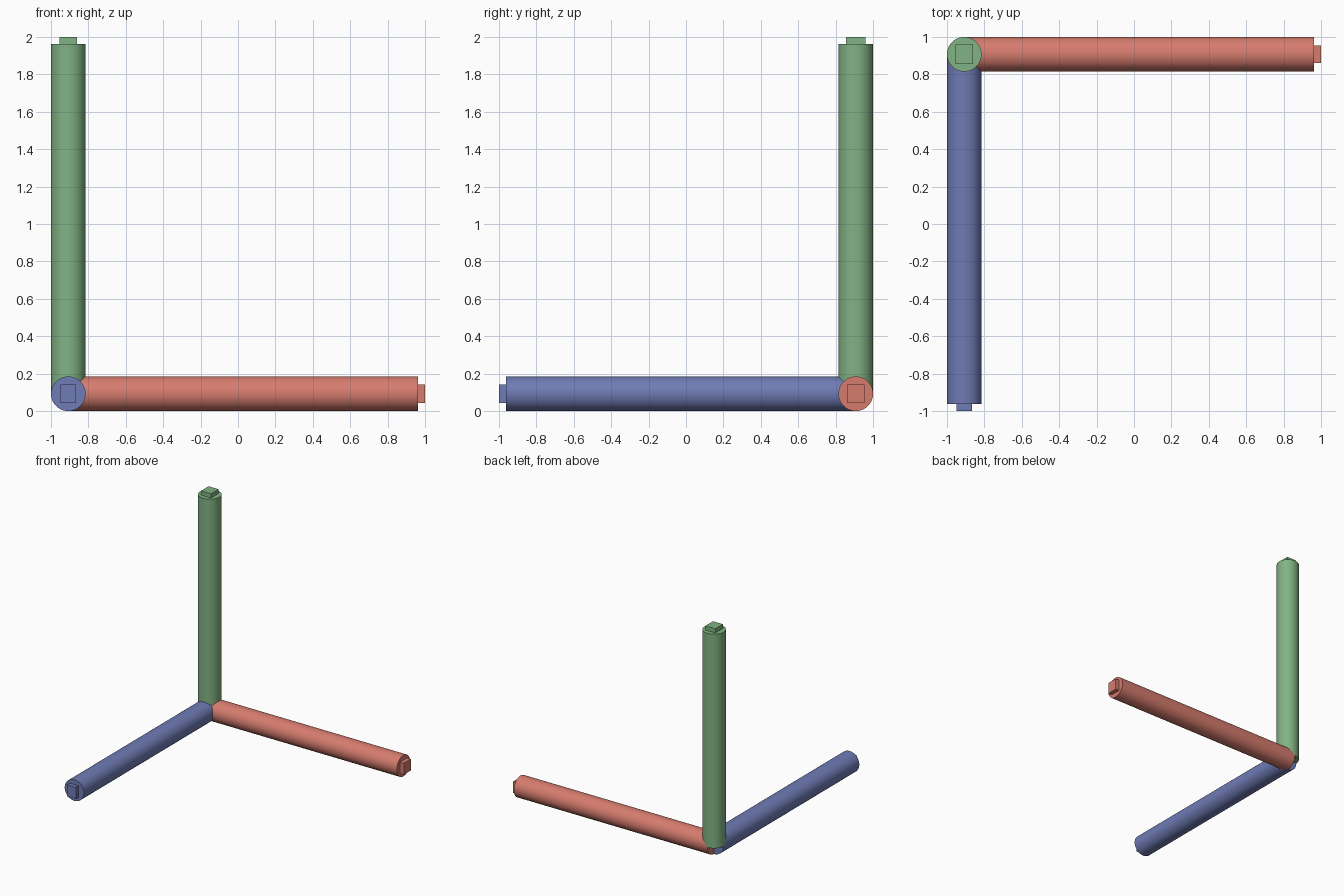
import bpy
from mathutils import Vector, Matrix
from math import radians

if "Cube" in bpy.data.objects:
    bpy.data.objects.remove(bpy.data.objects["Cube"])

R = 0.0925                      # bar radius
CORNER = Vector((-1 + R, 1 - R, R))
REACH = 2 - R                   # corner centre to outermost tip
TIP = 0.037                     # thickness of the raised end mark
BAR = REACH - TIP


def colour(name, rgb):
    mat = bpy.data.materials.new(name)
    mat.diffuse_color = (*rgb, 1)
    mat.use_nodes = True
    mat.node_tree.nodes["Principled BSDF"].inputs["Base Color"].default_value = mat.diffuse_color
    return mat


def axis_bar(name, direction, mat, half_w, half_h):
    d = Vector(direction)
    up = Vector((0, 0, 1)) if abs(d.z) < 0.5 else Vector((0, 1, 0))
    side = up.cross(d)
    rot = Matrix((side, up, d)).transposed()

    # Round bar starting at the shared corner
    bpy.ops.mesh.primitive_cylinder_add(vertices=64, radius=R, depth=BAR)
    bar = bpy.context.object
    bar.name = name + "_bar"
    bpy.ops.object.shade_smooth_by_angle(angle=radians(30))

    # Plain raised block in place of the end lettering
    bpy.ops.mesh.primitive_cube_add(size=1)
    block = bpy.context.object
    block.name = name + "_end_block"
    block.data.transform(Matrix.Diagonal((2 * half_w, 2 * half_h, TIP + 0.01, 1)))

    for obj, dist in ((bar, BAR / 2), (block, REACH - (TIP + 0.01) / 2)):
        obj.matrix_world = Matrix.Translation(CORNER + d * dist) @ rot.to_4x4()
        obj.data.materials.append(mat)


# Three perpendicular bars meeting at the back left corner
axis_bar("red", (1, 0, 0), colour("red", (0.67, 0.20, 0.155)), 0.048, 0.05)
axis_bar("green", (0, 0, 1), colour("green", (0.22, 0.45, 0.23)), 0.048, 0.052)
axis_bar("blue", (0, -1, 0), colour("blue", (0.16, 0.20, 0.46)), 0.042, 0.05)
